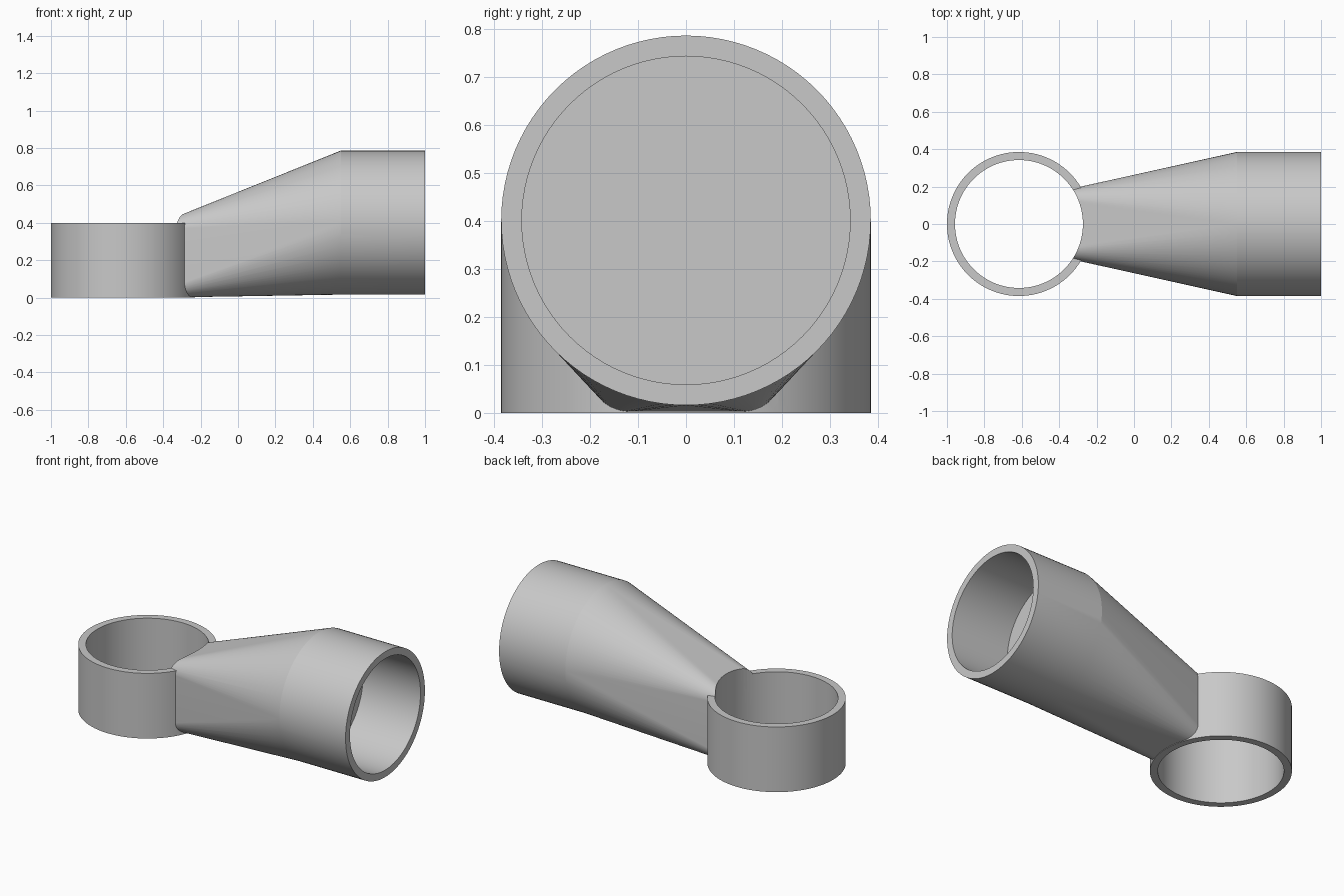
import bpy
import bmesh
from math import cos, sin, pi
from mathutils import Matrix

cube = bpy.data.objects.get("Cube")
if cube:
    bpy.data.objects.remove(cube, do_unlink=True)

SEGS = 96
OUTER, INNER = 0.385, 0.342
RING_X, RING_H = -0.615, 0.40
AXIS_Z = 0.401            # height of the horizontal socket axis
NECK_X, BEND_X, END_X = -0.41, 0.55, 1.0
FLOOR_X = 0.61            # blind end of the socket

grey = bpy.data.materials.new("plain_grey")
grey.use_nodes = True
colour = (0.58, 0.58, 0.58, 1)
grey.diffuse_color = colour
grey.node_tree.nodes["Principled BSDF"].inputs["Base Color"].default_value = colour


def finish(bm, name):
    bmesh.ops.recalc_face_normals(bm, faces=bm.faces)
    mesh = bpy.data.meshes.new(name)
    bm.to_mesh(mesh)
    bm.free()
    mesh.materials.append(grey)
    obj = bpy.data.objects.new(name, mesh)
    bpy.context.scene.collection.objects.link(obj)
    return obj


def cylinder(name, radius, length, centre, along_x=False):
    bm = bmesh.new()
    turn = Matrix.Rotation(pi / 2, 4, 'Y') if along_x else Matrix()
    bmesh.ops.create_cone(bm, cap_ends=True, segments=SEGS, radius1=radius,
                          radius2=radius, depth=length,
                          matrix=Matrix.Translation(centre) @ turn)
    return finish(bm, name)


def boolean(target, tool, operation):
    mod = target.modifiers.new(operation.lower(), 'BOOLEAN')
    mod.operation, mod.object, mod.solver = operation, tool, 'EXACT'
    bpy.context.view_layer.objects.active = target
    bpy.ops.object.modifier_apply(modifier=mod.name)
    bpy.data.objects.remove(tool, do_unlink=True)


# Neck: hull from a rounded rectangle to a circle, extended as a straight tube
bm = bmesh.new()
half_w, half_h, r, steps = 0.172, 0.20, 0.036, 24
for corner in range(4):
    sy = 1 if corner in (0, 3) else -1
    sz = 1 if corner < 2 else -1
    for i in range(steps + 1):
        a = (corner + i / steps) * pi / 2
        bm.verts.new((NECK_X, sy * (half_w - r) + r * cos(a),
                      half_h + sz * (half_h - r) + r * sin(a)))
for i in range(SEGS):
    a = 2 * pi * i / SEGS
    bm.verts.new((BEND_X, OUTER * cos(a), AXIS_Z + OUTER * sin(a)))
bmesh.ops.convex_hull(bm, input=bm.verts[:])
cap = [f for f in bm.faces if all(v.co.x > BEND_X - 0.001 for v in f.verts)]
bmesh.ops.delete(bm, geom=cap, context='FACES')
rim = [e for e in bm.edges if e.is_boundary]
new = bmesh.ops.extrude_edge_only(bm, edges=rim)["geom"]
for v in new:
    if isinstance(v, bmesh.types.BMVert):
        v.co.x = END_X
bmesh.ops.holes_fill(bm, edges=[e for e in bm.edges if e.is_boundary], sides=0)
neck = finish(bm, "neck_and_socket")

# Upright ring joined to the neck, then both bores cut
body = cylinder("ring_and_socket_fitting", OUTER, RING_H, (RING_X, 0, RING_H / 2))
boolean(body, neck, 'UNION')
boolean(body, cylinder("ring_bore", INNER, 2, (RING_X, 0, 0.3)), 'DIFFERENCE')
boolean(body, cylinder("socket_bore", INNER, 1, (FLOOR_X + 0.5, 0, AXIS_Z), True),
        'DIFFERENCE')

# Smooth curved walls, keep cut edges and the bend crisp
bpy.ops.object.select_all(action='DESELECT')
body.select_set(True)
bpy.context.view_layer.objects.active = body
bpy.ops.object.shade_smooth_by_angle(angle=pi / 20)
